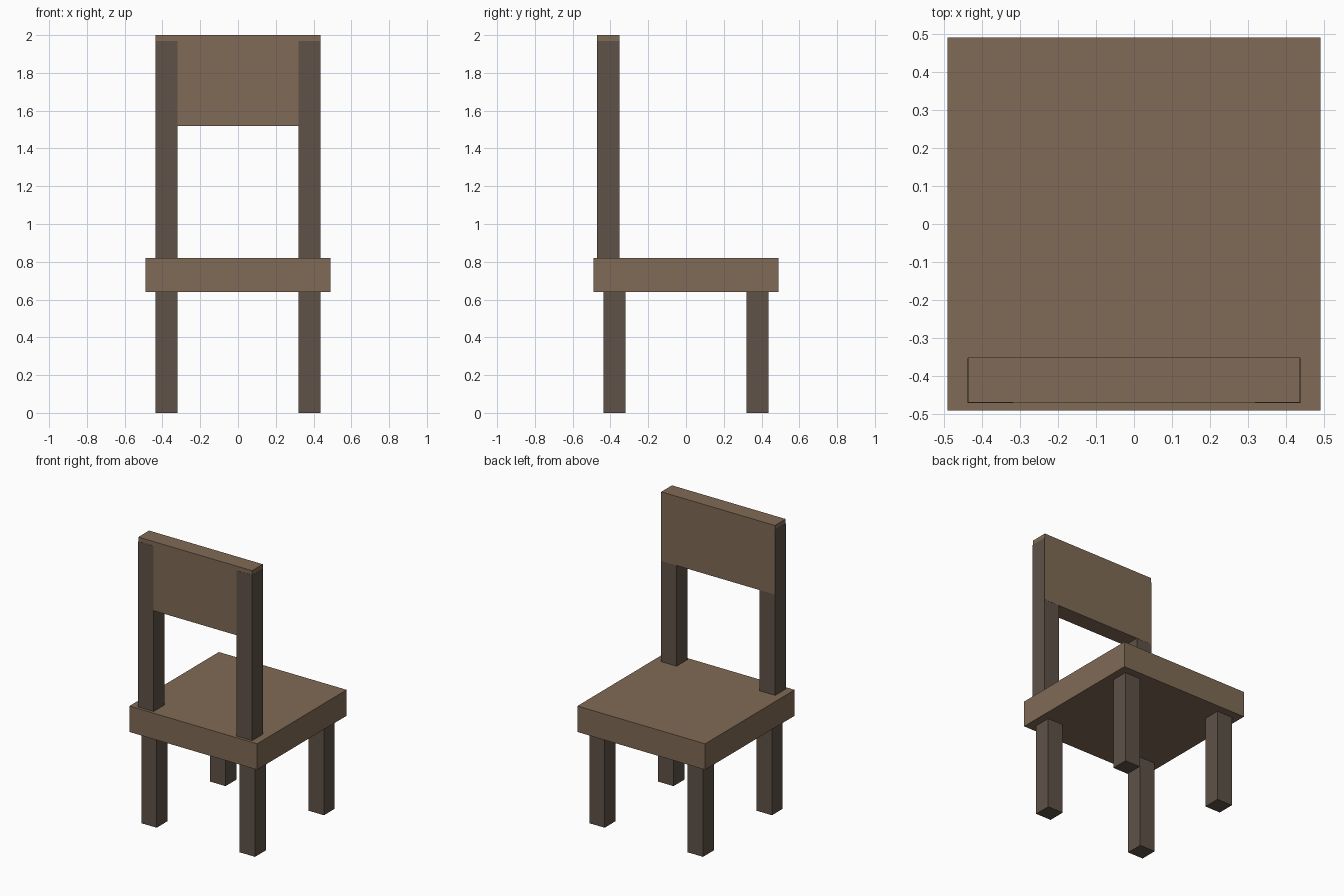
import bpy
from mathutils import Vector

cube = bpy.data.objects.get("Cube")
if cube:
    bpy.data.objects.remove(cube, do_unlink=True)


def make_material(name, rgb):
    mat = bpy.data.materials.new(name)
    mat.use_nodes = True
    color = (*rgb, 1.0)
    mat.diffuse_color = color
    mat.node_tree.nodes["Principled BSDF"].inputs["Base Color"].default_value = color
    return mat


def box(name, low, high, mat):
    """Box spanning two opposite corners."""
    low, high = Vector(low), Vector(high)
    bpy.ops.mesh.primitive_cube_add(size=1)
    obj = bpy.context.object
    obj.name = name
    for v in obj.data.vertices:
        v.co = (low + high) / 2 + v.co * (high - low)
    obj.data.materials.append(mat)
    return obj


light_wood = make_material("light wood", (0.216, 0.147, 0.093))
dark_wood = make_material("dark wood", (0.112, 0.084, 0.063))

OUTER, INNER = 0.437, 0.319      # leg and post extents from the centre line
SEAT_LOW, SEAT_TOP = 0.64, 0.82
BACK_Y, FACE_Y = -0.47, -0.352   # backrest depth
FLUSH = 0.001                    # keeps overlapping faces from coinciding

# Seat slab
box("seat", (-0.491, -0.491, SEAT_LOW), (0.491, 0.491, SEAT_TOP), light_wood)

# Backrest panel
box("backrest_panel", (-OUTER, BACK_Y, 1.52), (OUTER, FACE_Y, 2.0), light_wood)

# Legs and backrest posts, one of each per side
for side, sx in (("left", 1), ("right", -1)):
    x0, x1 = sorted((sx * INNER, sx * OUTER))
    for end, sy in (("front", -1), ("back", 1)):
        y0, y1 = sorted((sy * INNER, sy * OUTER))
        box(f"{end}_{side}_leg", (x0, y0, 0), (x1, y1, SEAT_LOW), dark_wood)

    x0, x1 = sorted((sx * INNER, sx * (OUTER + FLUSH)))
    box(f"{side}_backrest_post", (x0, BACK_Y - FLUSH, SEAT_TOP),
        (x1, FACE_Y - FLUSH, 1.97), dark_wood)
